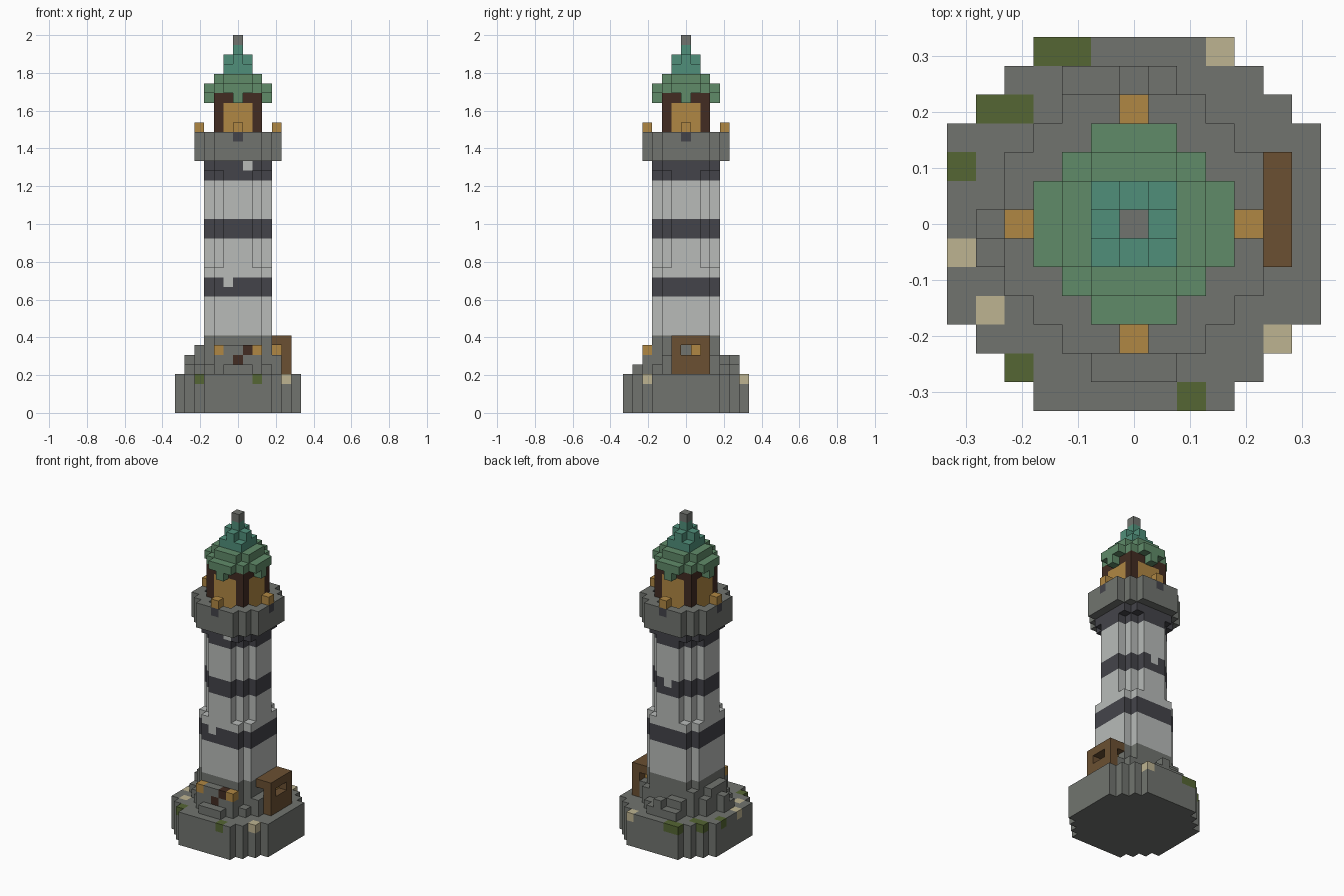
import bpy
import bmesh
import random
from mathutils import Vector

random.seed(4)
UNIT = 2 / 39          # edge length of one block

if "Cube" in bpy.data.objects:
    bpy.data.objects.remove(bpy.data.objects["Cube"])

PALETTE = {
    "stone": (113, 116, 111), "plaster": (184, 187, 185), "slate": (68, 68, 74),
    "wood": (107, 80, 50), "dark_wood": (66, 44, 34), "lamp_glow": (176, 135, 67),
    "roof_green": (96, 139, 105), "roof_teal": (80, 143, 122),
    "moss": (85, 102, 51), "sand": (190, 180, 145),
}


def linear(value):
    c = value / 255
    return c / 12.92 if c < 0.04 else ((c + 0.055) / 1.055) ** 2.4


materials = {}
for name, rgb in PALETTE.items():
    mat = bpy.data.materials.new(name)
    mat.use_nodes = True
    color = tuple(linear(v) for v in rgb) + (1,)
    mat.diffuse_color = color
    bsdf = mat.node_tree.nodes["Principled BSDF"]
    bsdf.inputs["Base Color"].default_value = color
    bsdf.inputs["Roughness"].default_value = 0.9
    materials[name] = mat

blocks = {}            # grid cell -> (part, colour)


def box(part, color, xs, ys, zs):
    for x in range(xs[0], xs[1] + 1):
        for y in range(ys[0], ys[1] + 1):
            for z in range(zs[0], zs[1] + 1):
                blocks[x, y, z] = (part, color)


def disc(part, color, radius_sq, z0, z1, inner=-1):
    for x in range(-7, 8):
        for y in range(-7, 8):
            if inner < x * x + y * y <= radius_sq:
                box(part, color, (x, x), (y, y), (z0, z1))


def paint(color, *cells):
    for cell in cells:
        if cell in blocks:
            blocks[cell] = (blocks[cell][0], color)


# Round plinth with moss and sand patches on its rim
disc("plinth", "stone", 46, 0, 3)
paint("moss", (-3, 6, 3), (-2, 6, 3), (-5, 4, 3), (-4, 4, 3), (-6, 2, 3), (-4, -5, 3), (2, -6, 3))
paint("sand", (3, 6, 3), (-6, -1, 3), (-5, -3, 3), (5, -4, 3))

# Tower shaft: wide foot, slimmer upper part, dark bands
disc("tower_foot", "stone", 13, 4, 7)
disc("tower_lower", "plaster", 13, 8, 14)
disc("tower_upper", "plaster", 10, 15, 24)
disc("tower_collar", "slate", 13, 25, 25)
for z in (12, 18, 24):
    for cell in [c for c in blocks if c[2] in (z, z + 1)]:
        paint("slate", cell)
paint("plaster", (-1, -3, 13), (1, -3, 25), (0, 3, 19))

# Rough stones around the foot
for x in range(-4, 5):
    for y in range(-4, 5):
        if 13 < x * x + y * y <= 20:
            height = 3 if y == -4 or (x == -4 and abs(y) < 2) else random.randint(1, 3)
            if x == 4:
                height = 2
            box("foot_stones", "stone", (x, x), (y, y), (4, 3 + height))
box("front_step", "stone", (-1, 1), (-5, -5), (4, 4))
box("back_stones", "stone", (-2, 1), (5, 5), (4, 4))
box("back_stones", "stone", (0, 0), (5, 5), (4, 5))
box("side_stones", "stone", (-5, -5), (-1, 0), (4, 4))
box("side_stones", "stone", (-5, -5), (0, 0), (4, 5))

# Entrance with a lamp on each side
paint("dark_wood", (0, -4, 5), (1, -4, 6))
for x in (-2, 2):
    box("entrance_lamps", "lamp_glow", (x, x), (-4, -4), (6, 6))

# Wooden lean-to with a window and a lamp inside
box("shed_roof", "wood", (4, 5), (-1, 2), (7, 7))
box("shed_wall", "wood", (5, 5), (-1, 2), (4, 6))
for y in (0, 1):
    del blocks[5, y, 6]
box("shed_lamp", "lamp_glow", (4, 4), (1, 1), (6, 6))

# Gallery with a raised rim
disc("gallery", "stone", 20, 26, 27)
disc("gallery_rim", "stone", 20, 28, 28, inner=10)

# Lantern room: glowing panes, corner posts and lintel
box("lantern_panes", "lamp_glow", (-2, 2), (-2, 2), (28, 31))
for x in (-2, 2):
    for y in (-2, 2):
        box("lantern_posts", "dark_wood", (x, x), (y, y), (28, 31))
box("lantern_lintel", "dark_wood", (-2, 2), (-2, 2), (32, 32))

# Four rim lamps with brackets, and the eave drops above them
for dx, dy in ((1, 0), (-1, 0), (0, 1), (0, -1)):
    x, y = 4 * dx, 4 * dy
    box("rim_lamps", "lamp_glow", (x, x), (y, y), (29, 29))
    paint("slate", (x, y, 28))
    x, y = 3 * dx, 3 * dy
    box("eave_drops", "roof_green", (x, x), (y, y), (32, 32))

# Stepped roof and spire
disc("roof_eave", "roof_green", 10, 33, 33)
disc("roof_middle", "roof_green", 5, 34, 34)
disc("roof_upper", "roof_teal", 2, 35, 35)
disc("roof_upper", "roof_teal", 1, 36, 36)
disc("roof_upper", "roof_teal", 0, 37, 37)
disc("spire_tip", "stone", 0, 38, 38)


def build(part):
    """Mesh the exposed block sides of one part."""
    bm = bmesh.new()
    slots = []
    for cell, (owner, color) in blocks.items():
        if owner != part:
            continue
        if color not in slots:
            slots.append(color)
        center = Vector(cell) + Vector((0, 0, 0.5))
        for axis in range(3):
            for sign in (-1, 1):
                n = Vector((0, 0, 0))
                n[axis] = sign
                if tuple(int(a + b) for a, b in zip(cell, n)) in blocks:
                    continue
                u = Vector((0, 0, 0))
                u[(axis + 1) % 3] = 0.5
                v = n.cross(u)
                mid = center + n / 2
                corners = (mid - u - v, mid + u - v, mid + u + v, mid - u + v)
                face = bm.faces.new([bm.verts.new(p * UNIT) for p in corners])
                face.material_index = slots.index(color)
    bmesh.ops.remove_doubles(bm, verts=bm.verts, dist=UNIT / 100)
    mesh = bpy.data.meshes.new(part)
    bm.to_mesh(mesh)
    bm.free()
    for color in slots:
        mesh.materials.append(materials[color])
    bpy.context.collection.objects.link(bpy.data.objects.new(part, mesh))


for part in dict.fromkeys(owner for owner, _ in blocks.values()):
    build(part)
